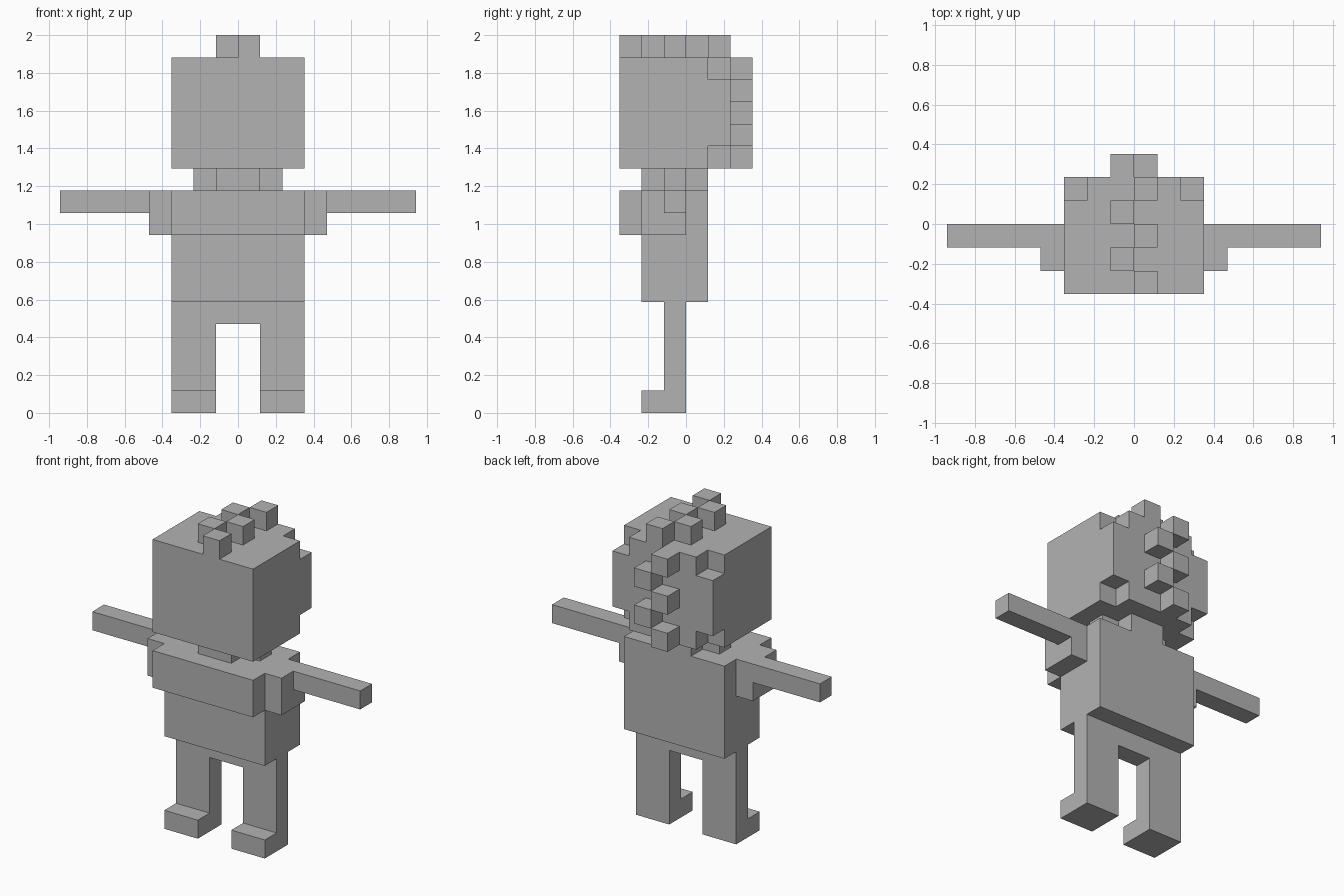
import bpy
import bmesh
from math import radians
from itertools import product
from mathutils import Vector

U = 2 / 17  # edge length of one block

if "Cube" in bpy.data.objects:
    bpy.data.objects.remove(bpy.data.objects["Cube"], do_unlink=True)

grey = bpy.data.materials.new("plain grey")
grey.use_nodes = True
colour = (0.45, 0.45, 0.45, 1)
grey.diffuse_color = colour
grey.node_tree.nodes["Principled BSDF"].inputs["Base Color"].default_value = colour


def box(x0, x1, y0, y1, z0, z1):
    """Set of block cells filling a range."""
    return set(product(range(x0, x1), range(y0, y1), range(z0, z1)))


def mirror(cells):
    """Cells reflected across x = 0."""
    return {(-x - 1, y, z) for x, y, z in cells}


def build(name, cells):
    """Make one object from the outer skin of its cells."""
    bm = bmesh.new()
    for cell in cells:
        centre = Vector(cell) + Vector((0.5, 0.5, 0.5))
        for axis, sign in product(range(3), (-1, 1)):
            n = Vector((0, 0, 0))
            n[axis] = sign
            if tuple(int(c + d) for c, d in zip(cell, n)) in cells:
                continue
            a = Vector((0, 0, 0))
            a[(axis + 1) % 3] = 1
            b = n.cross(a)
            corners = (a + b, b - a, -a - b, a - b)
            bm.faces.new([bm.verts.new((centre + (n + c) / 2) * U) for c in corners])
    bmesh.ops.remove_doubles(bm, verts=bm.verts, dist=U / 100)
    bmesh.ops.dissolve_limit(bm, angle_limit=radians(1), verts=bm.verts, edges=bm.edges)
    mesh = bpy.data.meshes.new(name)
    bm.to_mesh(mesh)
    bm.free()
    mesh.materials.append(grey)
    obj = bpy.data.objects.new(name, mesh)
    bpy.context.collection.objects.link(obj)


# Head with its rear corners notched at top and bottom
notches = box(2, 3, 1, 2, 15, 16) | box(2, 3, 1, 2, 11, 12)
build("head", box(-3, 3, -3, 2, 11, 16) - notches - mirror(notches))

# Zigzag crest over the top and down the back of the head
path = [(y, 16) for y in range(-3, 2)] + [(2, z) for z in range(15, 10, -1)]
for i, (y, z) in enumerate(path):
    build(f"crest_block_{i + 1}", {(-(i % 2), y, z)})

# Cross-shaped neck
build("neck", box(-1, 1, -2, 1, 10, 11) | box(-2, 2, -1, 0, 10, 11))

# Torso with a raised chest
build("torso", box(-3, 3, -2, 1, 5, 10) | box(-3, 3, -3, -2, 8, 10))

# Hips bridging the legs
build("hips", box(-1, 1, -1, 0, 4, 5))

# Paired limbs
arm = box(3, 4, -2, 0, 8, 10) | box(4, 8, -1, 0, 9, 10)
leg = box(1, 3, -1, 0, 0, 5) | box(1, 3, -2, -1, 0, 1)
for name, cells in (("arm", arm), ("leg", leg)):
    build("left_" + name, cells)
    build("right_" + name, mirror(cells))
